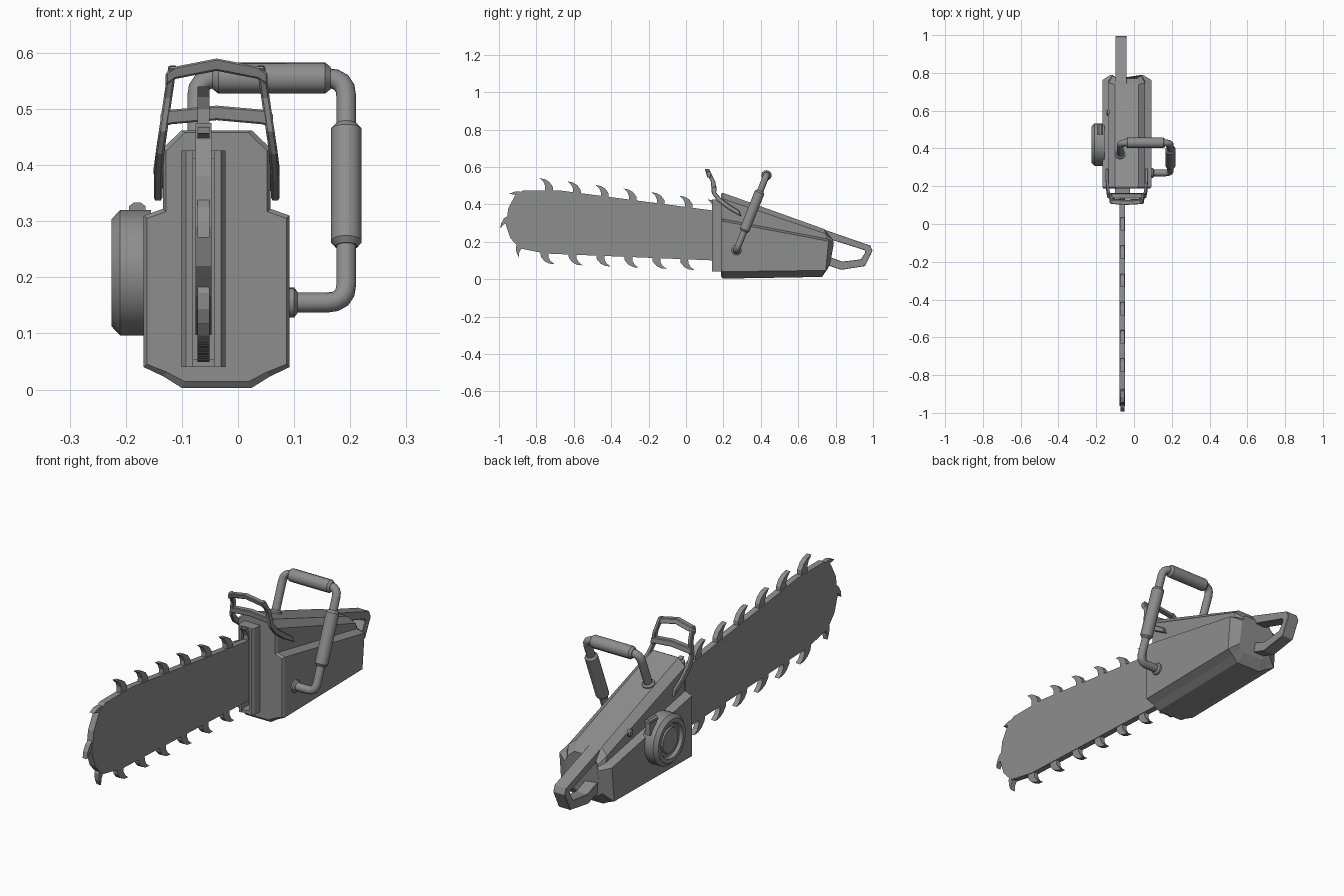
import bpy, bmesh, math
from mathutils import Vector

if "Cube" in bpy.data.objects:
    bpy.data.objects.remove(bpy.data.objects["Cube"])

grey = bpy.data.materials.new("grey")
grey.diffuse_color = (0.27, 0.27, 0.27, 1)
grey.use_nodes = True
grey.node_tree.nodes["Principled BSDF"].inputs["Base Color"].default_value = grey.diffuse_color
CX = -0.038      # body centre line
BX = -0.0615     # blade centre line


def finish(name, bm, bevel=0):
    bmesh.ops.recalc_face_normals(bm, faces=bm.faces[:])
    me = bpy.data.meshes.new(name)
    bm.to_mesh(me)
    bm.free()
    me.materials.append(grey)
    ob = bpy.data.objects.new(name, me)
    bpy.context.collection.objects.link(ob)
    if bevel:
        m = ob.modifiers.new("bevel", 'BEVEL')
        m.width, m.segments = bevel, 1
    return ob


def loft(name, rings, caps=True, closed=False, bevel=0):
    bm = bmesh.new()
    vs = [[bm.verts.new(p) for p in r] for r in rings]
    n = len(vs[0])
    pairs = list(zip(vs, vs[1:])) + ([(vs[-1], vs[0])] if closed else [])
    for a, b in pairs:
        for i in range(n):
            j = (i + 1) % n
            bm.faces.new((a[i], a[j], b[j], b[i]))
    if caps and not closed:
        bm.faces.new(vs[0][::-1])
        bm.faces.new(vs[-1])
    return finish(name, bm, bevel)


def prism(name, pts, axis, lo, hi, bevel=0):
    """Extrude a 2D outline along an axis."""
    def at(p, d):
        q = list(p)
        q.insert(axis, d)
        return q
    return loft(name, [[at(p, d) for p in pts] for d in (lo, hi)], bevel=bevel)


def sweep(name, path, radii, n=12, tangent=None):
    path = [Vector(p) for p in path]
    rings = []
    for i, p in enumerate(path):
        t = tangent or path[min(i + 1, len(path) - 1)] - path[max(i - 1, 0)]
        t = Vector(t).normalized()
        u = Vector((0, 1, -0.4)).cross(t).normalized()
        v = t.cross(u)
        rings.append([p + radii[i] * (u * math.cos(a) + v * math.sin(a))
                      for a in [2 * math.pi * (k + 0.5) / n for k in range(n)]])
    return loft(name, rings)


# Engine housing: stepped cross-sections from front to back
def section(y, ins, zb, zc, zs, zu, zt, hw=(0.0625, 0.095, 0.13, 0.096, 0.0625), dy=(0, 0, 0, 0, 0, 0, 0)):
    b, c, l, u, t = hw
    half = [(b, zb), (c, zb + (zc - zb) * 0.55), (l, zc), (l, zs - 0.012),
            (u, zs), (u, zu), (t, zt)]
    half = [(w - ins, z, y + d) for (w, z), d in zip(half, dy)]
    return ([(CX + w, d, z) for w, z, d in half] +
            [(CX - w, d, z) for w, z, d in reversed(half)])


loft("engine_housing", [
    section(0.188, 0.006, 0.014, 0.045, 0.317, 0.425, 0.458),
    section(0.197, 0, 0.003, 0.04, 0.322, 0.43, 0.462),
    section(0.727, 0, 0.012, 0.047, 0.215, 0.243, 0.268,
            dy=(0, 0.01, 0.02, 0.035, 0.03, 0.02, 0.012)),
    section(0.775, 0, 0.055, 0.08, 0.20, 0.21, 0.232,
            hw=(0.05, 0.07, 0.085, 0.075, 0.05),
            dy=(-0.018, -0.012, -0.005, 0.015, 0.014, 0.01, -0.005))])

# Blade plate
blade = [(0.2, 0.36), (-0.68, 0.475), (-0.87, 0.475), (-0.915, 0.445), (-0.95, 0.38),
         (-0.963, 0.29), (-0.94, 0.22), (-0.89, 0.165), (-0.75, 0.137), (0.2, 0.098)]
prism("blade", blade, 0, BX - 0.014, BX + 0.014)

# Hooked chain teeth, each placed by base point and travel direction
hook = [(-0.005, -0.012), (0, 0.02), (0.02, 0.042), (0.046, 0.054), (0.075, 0.056),
        (0.053, 0.04), (0.041, 0.02), (0.038, -0.012)]


def tooth(y, z, d):
    d = Vector(d).normalized()
    n = Vector((d.y, -d.x))
    pts = [Vector((y, z)) + d * a + n * b for a, b in hook]
    prism("chain_tooth", pts, 0, BX - 0.011, BX + 0.011)


for i in range(7):
    y = -0.715 + 0.1495 * i
    tooth(y, min(0.475, 0.475 - 0.128 * (y + 0.7)), (-1, 0.125))
for i in range(6):
    y = -0.775 + 0.1495 * i
    tooth(y, 0.138 - 0.042 * (y + 0.75), (1, -0.04))
tooth(-0.852, 0.44, (-0.9, -0.45))
tooth(-0.93, 0.34, (-0.1, -1))
tooth(-0.883, 0.21, (0.5, -0.87))

# Slotted blade mount on the housing front
for s in (-1, 1):
    rail = [(BX + s * x, y) for x, y in
            [(0.039, 0.2), (0.039, 0.15), (0.031, 0.138), (0.019, 0.138), (0.019, 0.2)]]
    prism("mount_rail", rail, 2, 0.04, 0.426)
for lo, hi in ((0.04, 0.054), (0.412, 0.426)):
    prism("mount_end", [(BX - 0.02, 0.142), (BX + 0.02, 0.142), (BX + 0.02, 0.2), (BX - 0.02, 0.2)],
          2, lo, hi)

# Hand guard: two bent arms leaning inwards, joined by two arched bars
arm = [(0.295, 0.335), (0.225, 0.375), (0.165, 0.42), (0.138, 0.46), (0.133, 0.52), (0.105, 0.575),
       (0.128, 0.578), (0.158, 0.52), (0.16, 0.465), (0.185, 0.435), (0.235, 0.398), (0.285, 0.365)]
for s in (-1, 1):
    ob = prism("guard_arm", arm, 0, CX + s * 0.097, CX + s * 0.112, 0.003)
    for v in ob.data.vertices:
        v.co.x -= s * 0.025 * max(0, v.co.z - 0.4) / 0.17


def arch(name, w, z, rise, thick, y0, y1, lean):
    up = [(CX - w, z), (CX - w * 0.8, z + rise * 0.45), (CX, z + rise),
          (CX + w * 0.8, z + rise * 0.45), (CX + w, z)]
    ob = prism(name, up + [(x, q - thick) for x, q in reversed(up)], 1, y0, y1, 0.003)
    for v in ob.data.vertices:
        v.co.y -= lean * (v.co.z - z)


arch("guard_top_bar", 0.091, 0.564, 0.026, 0.022, 0.108, 0.132, 0.3)
arch("guard_lower_bar", 0.1, 0.493, 0.013, 0.026, 0.136, 0.162, 0.1)


# Wrap-around front handle, lying in a tilted plane
def tilt(x, z):
    return Vector((x, 0.27 + (z - 0.155) * 0.4, z))


corners = [tilt(-0.073, 0.385), tilt(-0.073, 0.555), tilt(0.193, 0.555),
           tilt(0.193, 0.155), tilt(0.085, 0.155)]
path = [corners[0]]
for a, b, c in zip(corners, corners[1:], corners[2:]):
    p, q = b + (a - b).normalized() * 0.035, b + (c - b).normalized() * 0.035
    path += [p * (1 - t) ** 2 + b * 2 * t * (1 - t) + q * t * t for t in (0, 0.25, 0.5, 0.75, 1)]
path.append(corners[-1])
sweep("front_handle", path, [0.018] * len(path))


def grip(name, a, b, r, e=0.01):
    d = (b - a).normalized() * e
    sweep(name, [a, a + d, b - d, b], [r - 0.008, r, r, r - 0.008])


grip("top_grip", tilt(-0.045, 0.555), tilt(0.165, 0.555), 0.028)
grip("side_grip", tilt(0.193, 0.255), tilt(0.193, 0.472), 0.028)
grip("side_flange", tilt(0.085, 0.155), tilt(0.106, 0.155), 0.027, 0.006)
grip("top_flange", tilt(-0.073, 0.375), tilt(-0.073, 0.412), 0.027, 0.006)

# Rear handle loop
outer = [(0.73, 0.268), (0.985, 0.18), (0.997, 0.152), (0.957, 0.07), (0.83, 0.05), (0.74, 0.08)]
inner = [(0.765, 0.215), (0.955, 0.155), (0.958, 0.142), (0.935, 0.106), (0.836, 0.094), (0.75, 0.125)]
hx = -0.07
loft("rear_handle", [[(hx + s * 0.029, y, z) for y, z in ring] for ring, s in
                     ((outer, -1), (outer, 1), (inner, 1), (inner, -1))], closed=True, bevel=0.006)

# Starter cover on the left with a recessed dial
prof = [(-0.155, 0.112), (-0.21, 0.112), (-0.225, 0.096), (-0.225, 0.078), (-0.212, 0.07),
        (-0.212, 0.058), (-0.218, 0.054)]
sweep("starter_cover", [(x, 0.42, 0.208) for x, r in prof], [r for x, r in prof], 24, (-1, 0, 0))

# Starter pull and side knob
pull = [(-0.194, 0.316), (-0.194, 0.327), (-0.186, 0.333), (-0.173, 0.333), (-0.165, 0.327), (-0.165, 0.316)]
prism("starter_pull", pull, 1, 0.475, 0.53)
prism("starter_pull_stem", [(-0.19, 0.26), (-0.19, 0.32), (-0.168, 0.32), (-0.168, 0.26)], 1, 0.48, 0.525)
sweep("side_knob", [(-0.125, 0.59, 0.285), (-0.14, 0.59, 0.285), (-0.145, 0.59, 0.285)],
      [0.016, 0.016, 0.011], 12, (-1, 0, 0))

# Smooth rounded parts while keeping edges sharp
bpy.ops.object.select_all(action='DESELECT')
for ob in bpy.context.collection.objects:
    if any(k in ob.name for k in ("front_handle", "grip", "flange", "cover", "knob")):
        ob.select_set(True)
        bpy.context.view_layer.objects.active = ob
bpy.ops.object.shade_smooth_by_angle(angle=math.radians(32))
